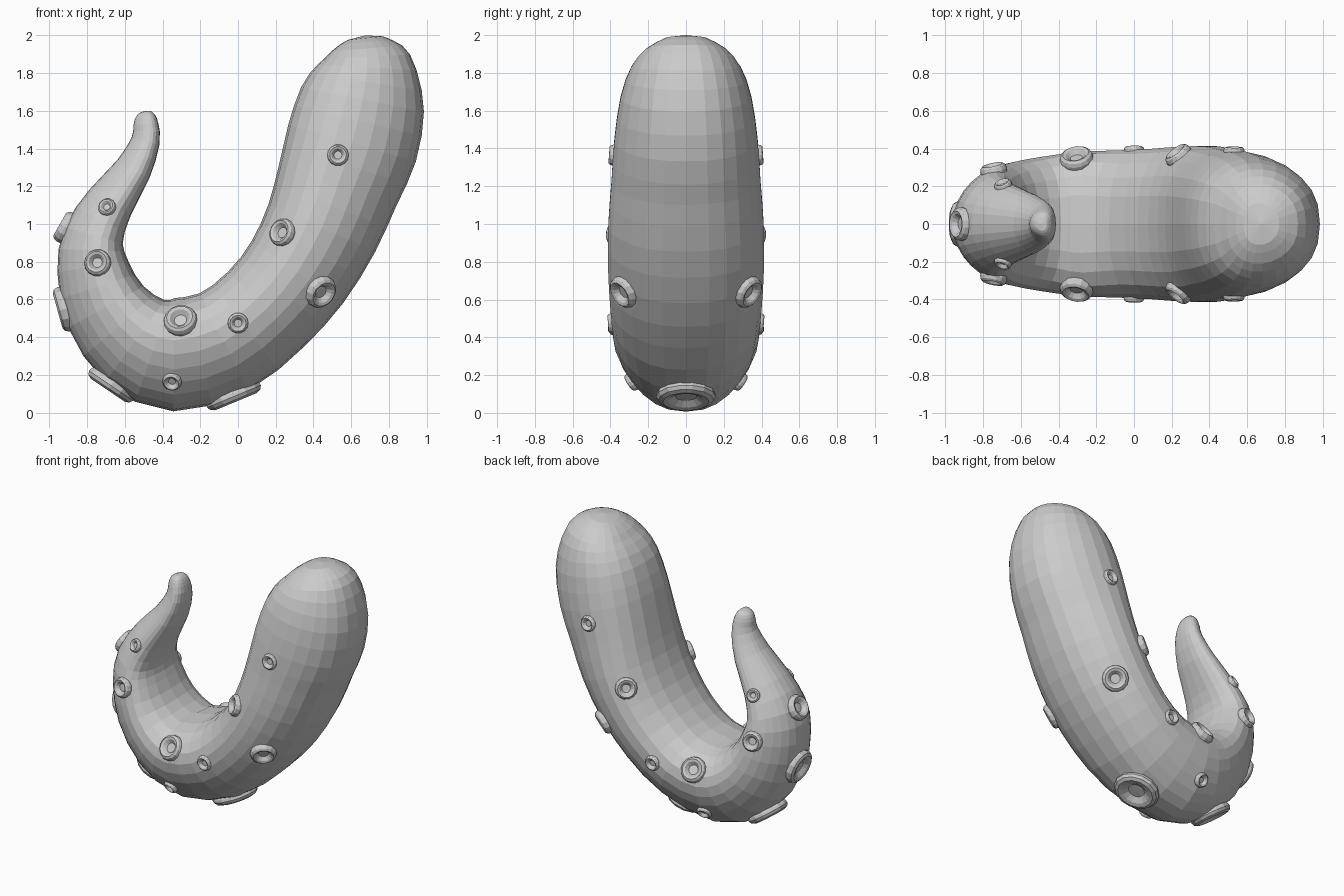
import bpy
import bmesh
from math import cos, sin, tau, copysign
from mathutils import Vector
from mathutils.bvhtree import BVHTree

SIDES = 24

cube = bpy.data.objects.get("Cube")
if cube:
    bpy.data.objects.remove(cube, do_unlink=True)

# One plain grey for the whole model
grey = bpy.data.materials.new("plain_grey")
grey.use_nodes = True
grey.diffuse_color = (0.6, 0.6, 0.6, 1)
grey.node_tree.nodes["Principled BSDF"].inputs["Base Color"].default_value = (0.6, 0.6, 0.6, 1)


def finish(name, bm):
    """Turn a bmesh into a flat-shaded object with the shared material."""
    bmesh.ops.recalc_face_normals(bm, faces=bm.faces[:])
    mesh = bpy.data.meshes.new(name)
    bm.to_mesh(mesh)
    mesh.materials.append(grey)
    obj = bpy.data.objects.new(name, mesh)
    bpy.context.collection.objects.link(obj)


def skin(bm, rings):
    """Bridge a series of equal point rings with quads; return vertex rings."""
    loops = [[bm.verts.new(p) for p in ring] for ring in rings]
    for a, b in zip(loops, loops[1:]):
        n = len(a)
        for i in range(n):
            j = (i + 1) % n
            bm.faces.new((a[i], a[j], b[j], b[i]))
    return loops


def cap(bm, loop, point):
    """Close a ring with a fan of triangles."""
    pole = bm.verts.new(point)
    for a, b in zip(loop, loop[1:] + loop[:1]):
        bm.faces.new((a, b, pole))


def catmull(a, b, c, d, t):
    return 0.5 * (2 * b + (c - a) * t + (2 * a - 5 * b + 4 * c - d) * t * t
                  + (3 * b - a - 3 * c + d) * t ** 3)


def section(centre, across, depth, width):
    """Full-sided oval, narrower along the outer curve where the body bends."""
    taper = .1 + .15 * min(max((.1 - centre.x) / .3, 0), 1)
    for k in range(SIDES):
        c, s = cos(tau * k / SIDES), sin(tau * k / SIDES)
        y = width * copysign(abs(s) ** .82, s) * (1 - taper * c)
        yield centre + across * depth * c + Vector((0, y, 0))


# Spine stations from the thin tip to the blunt end: x, z, in-plane radius, half width
stations = [Vector(s) for s in (
    (-.493, 1.594, .03, .035), (-.49, 1.575, .05, .06), (-.488, 1.53, .066, .08),
    (-.49, 1.44, .076, .105), (-.555, 1.29, .098, .15), (-.68, 1.11, .13, .202),
    (-.765, .94, .16, .25), (-.77, .775, .19, .285), (-.7, .56, .228, .315),
    (-.545, .38, .268, .342), (-.34, .307, .3, .364), (-.075, .375, .288, .382),
    (.145, .545, .283, .4), (.315, .745, .293, .412), (.445, .98, .31, .412),
    (.53, 1.21, .33, .395), (.605, 1.43, .352, .38), (.66, 1.66, .332, .347),
    (.685, 1.83, .263, .29), (.68, 1.93, .19, .21), (.675, 1.985, .095, .11))]

samples = []
for i in range(len(stations) - 1):
    quad = (stations[max(i - 1, 0)], stations[i], stations[i + 1],
            stations[min(i + 2, len(stations) - 1)])
    samples += [catmull(*quad, t) for t in (0, 0.5)]
samples.append(stations[-1])

# Tentacle body: sections square to the spine
rings = []
for i, s in enumerate(samples):
    step = samples[min(i + 1, len(samples) - 1)] - samples[max(i - 1, 0)]
    across = Vector((step[1], 0, -step[0])).normalized()
    rings.append(list(section(Vector((s[0], 0, s[1])), across, s[2], s[3])))
bm = bmesh.new()
loops = skin(bm, rings)
cap(bm, loops[0], (-.495, 0, 1.6))
cap(bm, loops[-1], (.675, 0, 2))
finish("tentacle_body", bm)
surface = BVHTree.FromBMesh(bm)
bm.free()

# Sucker: rounded rim around a shallow dish, as radius share and height share
rim_profile = ((.88, -1.3), (.98, -.6), (1, 0), (.93, .65), (.78, 1),
               (.6, .8), (.46, .3), (.36, -.05))


def sucker(name, point, normal, radius, segments=14):
    height = min(.03, .38 * radius)
    turn = normal.to_track_quat('Z', 'Y')

    def place(x, y, z):
        return point + turn @ Vector((x, y, z))

    bm = bmesh.new()
    loops = skin(bm, [[place(radius * r * cos(tau * k / segments),
                             radius * r * sin(tau * k / segments), height * h)
                       for k in range(segments)] for r, h in rim_profile])
    cap(bm, loops[-1], place(0, 0, 0))
    cap(bm, loops[0], place(0, 0, -1.4 * height))
    finish(name, bm)
    bm.free()


# Side suckers, the same on both flanks: x, z, radius
flank = ((.53, 1.365, .057), (.235, .955, .076), (.44, .64, .09), (0, .475, .055),
         (-.305, .49, .09), (-.35, .165, .052), (-.745, .795, .072), (-.695, 1.09, .048))
for i, (x, z, radius) in enumerate(flank, 1):
    for side, label in ((-1, "front"), (1, "back")):
        hit, normal, _, _ = surface.ray_cast(Vector((x, side, z)), Vector((0, -side, 0)))
        sucker(f"{label}_sucker_{i}", hit, normal, radius)

# Large suckers along the outer curve
for i, (x, z, radius) in enumerate(((-.92, .985, .09), (-.935, .545, .125),
                                    (-.675, .14, .145), (-.025, .095, .158)), 1):
    hit, normal, _, _ = surface.find_nearest(Vector((x, 0, z)))
    normal.y = 0
    hit.y = 0
    sucker(f"outer_sucker_{i}", hit, normal.normalized(), radius)
